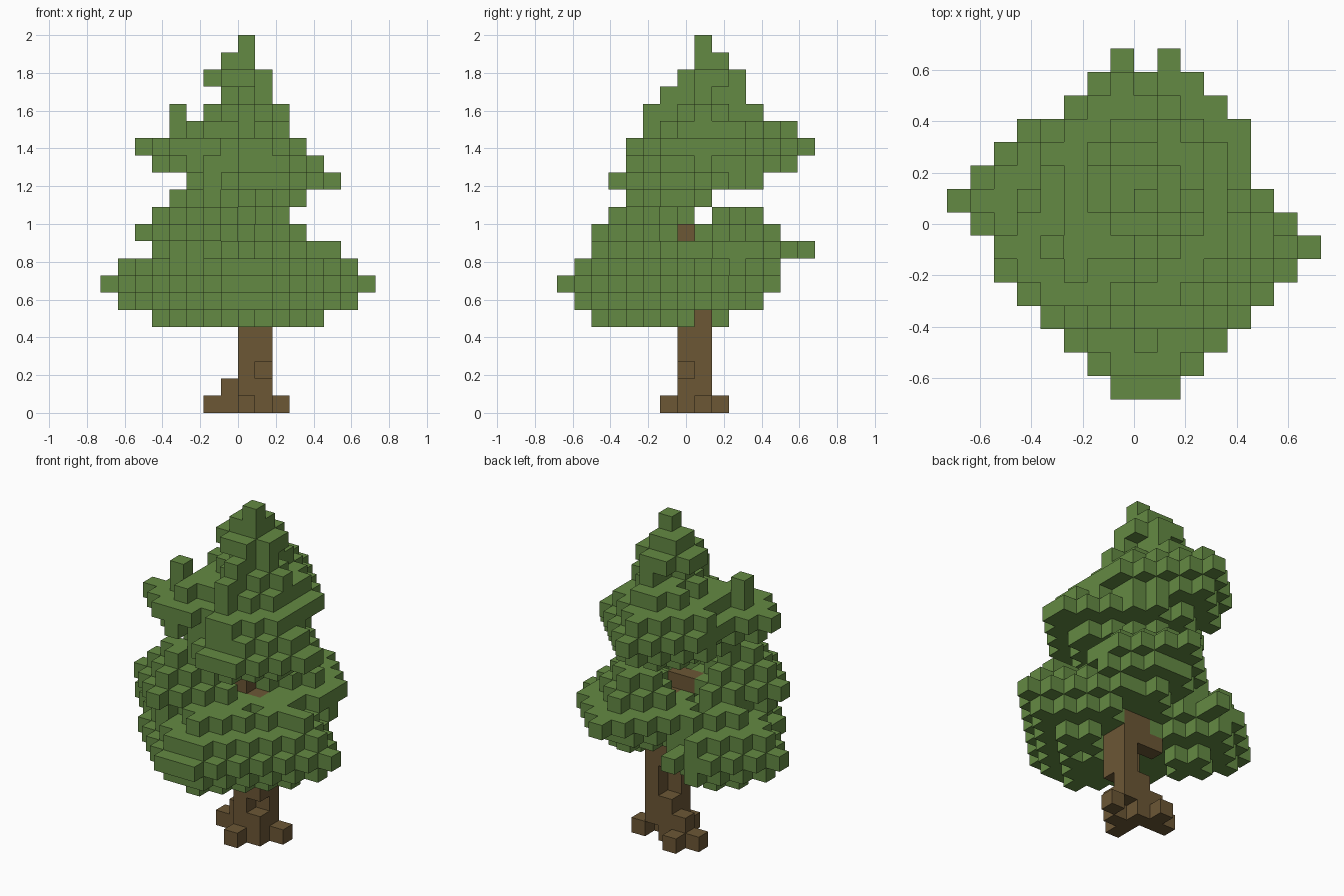
import bpy, bmesh
from mathutils import Vector

cube = bpy.data.objects.get("Cube")
if cube:
    bpy.data.objects.remove(cube, do_unlink=True)

V = 2 / 22  # edge of one block


def material(name, color):
    m = bpy.data.materials.new(name)
    m.use_nodes = True
    m.diffuse_color = color
    m.node_tree.nodes["Principled BSDF"].inputs["Base Color"].default_value = color
    return m


leaf_green = material("leaf green", (0.127, 0.253, 0.056, 1))
bark_brown = material("bark brown", (0.150, 0.095, 0.036, 1))


def diamond(x, y, layer, radius, squeeze=1):
    """Cells of one flat diamond-shaped layer, optionally narrowed in x."""
    return {(a, b, layer)
            for a in range(-9, 9) for b in range(-8, 9)
            if abs(a - x) * squeeze + abs(b - y) <= radius}


# Leaf clumps: centre, lowest layer, then the radius of each layer upward
foliage = set()
for x, y, bottom, radii in (
    (-4, 1, 5, (1, 3, 4, 3, 1)),       # low left
    (3, -1, 5, (1, 3, 4, 3, 1)),       # low right
    (0, -3, 5, (2, 4, 5, 4, 2)),       # low front
    (1, 3, 7, (1, 3, 4, 2, 1)),        # middle back
    (-3, -2, 8, (1, 2, 3, 2, 1)),      # middle front
    (1, -0.5, 12, (2.5, 4.5, 3.5, 2.5)),  # upper right
    (-3, -1, 13, (0, 2, 3, 1)),        # upper left
    (-1, 3, 13, (1, 3, 4, 3, 1)),      # upper back
):
    for step, radius in enumerate(radii):
        foliage |= diamond(x, y, bottom + step, radius)

# Pointed crown
for spec in ((0, 1, 21, 0), (-0.5, 1.5, 20, 1), (-0.5, 1.5, 19, 2), (0, 1, 18, 2, 1.5),
             (0, 1, 17, 3, 1.5), (0, 1, 16, 3), (0, 1, 15, 4), (0, 1, 14, 3)):
    foliage |= diamond(*spec)

# Ragged outline: x and y limits of each layer, bottom to top
limits = (
    (-5, 4, -5, 2), (-7, 6, -6, 4), (-8, 7, -7, 5), (-7, 6, -6, 5),
    (-5, 5, -5, 7), (-6, 3, -5, 5), (-5, 2, -4, 4), (-4, 3, -3, 1),
    (-3, 5, -4, 4), (-5, 4, -3, 6), (-6, 3, -3, 7), (-4, 2, -2, 6),
    (-4, 2, -2, 4), (-1, 1, -1, 3), (-2, 1, 0, 3), (-1, 0, 1, 2),
    (0, 0, 1, 1),
)


def inside(cell):
    x, y, z = cell
    if not 5 <= z <= 21:
        return False
    x0, x1, y0, y1 = limits[z - 5]
    return x0 <= x <= x1 and y0 <= y <= y1


foliage = {c for c in foliage if inside(c)}

# Missing clump tips and stray tufts
foliage -= {(5, 3, 9), (-5, 3, 15), (-4, 5, 7)}
foliage |= {(-4, -1, 17), (-3, 5, 7), (5, -1, 9)}

# Trunk, two blocks wide, with chipped corners, a branch stub and roots
trunk = {(x, y, z) for x in (0, 1) for y in (0, 1) for z in range(10)}
trunk -= {(1, 1, 0), (1, 0, 2), (0, 1, 3), (0, 1, 4)}
trunk |= {(0, 0, 10), (-1, 0, 10), (-1, 1, 5)}
trunk |= {(0, -1, 0), (2, 1, 0), (-2, 1, 0), (-1, 1, 0), (-1, 2, 0), (-1, 1, 1)}
foliage -= trunk
solid = foliage | trunk


def build(name, cells, mat):
    """Mesh only the exposed block sides."""
    bm = bmesh.new()
    for cell in sorted(cells):
        centre = Vector((cell[0] + 0.5, cell[1], cell[2] + 0.5))
        for axis in range(3):
            for sign in (-1, 1):
                near = list(cell)
                near[axis] += sign
                if tuple(near) in solid:
                    continue
                n, u, v = Vector(), Vector(), Vector()
                n[axis] = sign / 2
                u[(axis + 1) % 3] = 0.5
                v[(axis + 2) % 3] = sign / 2
                corners = (-u - v, u - v, u + v, v - u)
                bm.faces.new([bm.verts.new((centre + n + c) * V) for c in corners])
    bmesh.ops.remove_doubles(bm, verts=bm.verts, dist=V / 100)
    mesh = bpy.data.meshes.new(name)
    bm.to_mesh(mesh)
    bm.free()
    mesh.materials.append(mat)
    bpy.context.collection.objects.link(bpy.data.objects.new(name, mesh))


build("trunk", trunk, bark_brown)
build("foliage", foliage, leaf_green)
